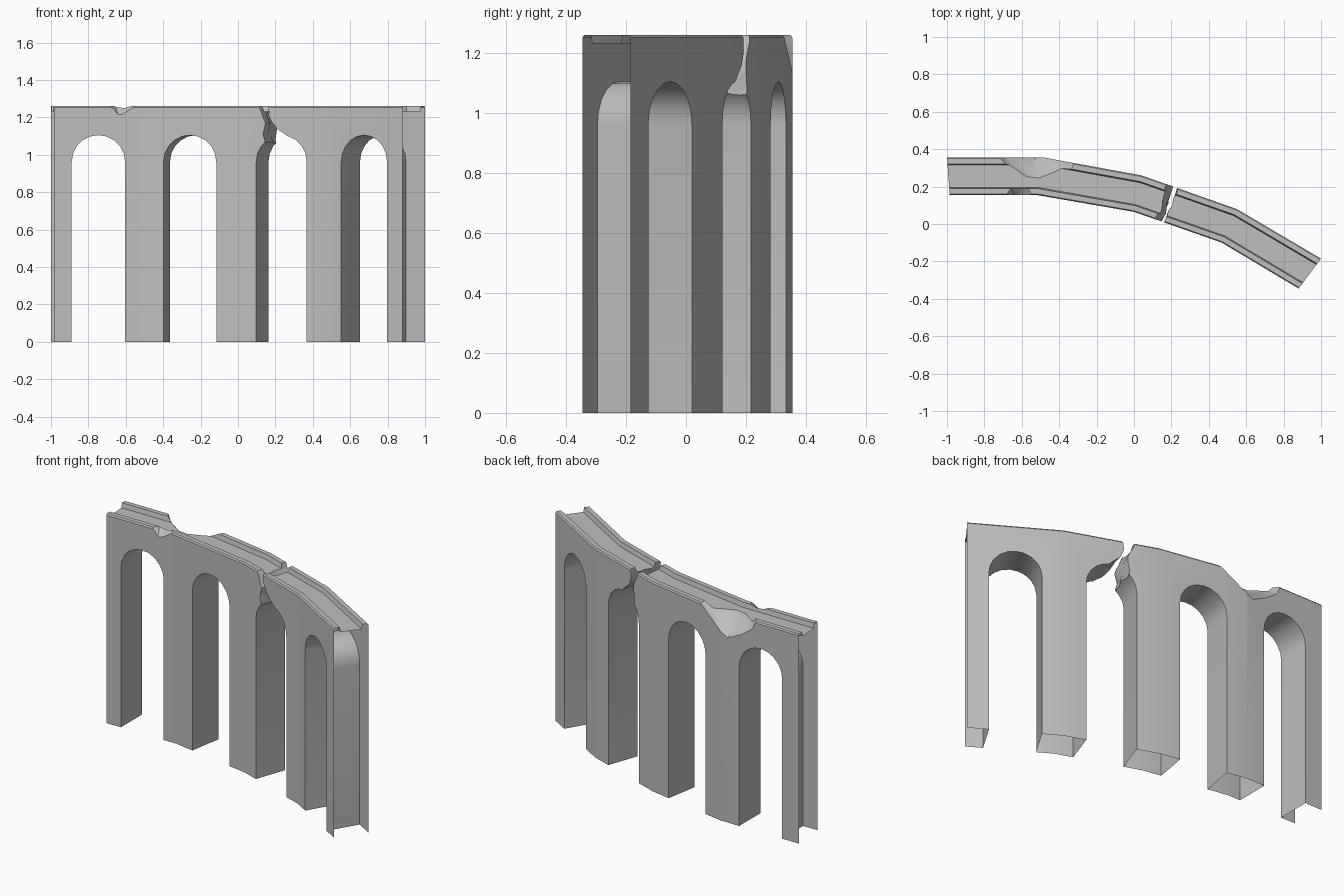
import bpy, bmesh, math, random
from mathutils import Vector

if "Cube" in bpy.data.objects:
    bpy.data.objects.remove(bpy.data.objects["Cube"])

random.seed(4)
H = 1.26

stone = bpy.data.materials.new("grey_stone")
stone.diffuse_color = (0.52, 0.52, 0.52, 1)
stone.use_nodes = True
stone.node_tree.nodes["Principled BSDF"].inputs["Base Color"].default_value = stone.diffuse_color

# front and back edges of the bent wall, seen from above
FRONT = [Vector(p) for p in [(-0.985, 0.155), (-0.52, 0.155), (0.0, 0.065), (0.47, -0.10), (0.88, -0.345)]]
BACK = [Vector(p) for p in [(-1.0, 0.355), (-0.48, 0.355), (0.04, 0.26), (0.55, 0.08), (1.0, -0.185)]]


def make_object(name, bm):
    bmesh.ops.recalc_face_normals(bm, faces=bm.faces[:])
    me = bpy.data.meshes.new(name)
    bm.to_mesh(me)
    bm.free()
    ob = bpy.data.objects.new(name, me)
    bpy.context.collection.objects.link(ob)
    return ob


def loft(bm, rings, tri=False):
    """Closed solid through a list of equal closed rings."""
    rows = [[bm.verts.new(p) for p in r] for r in rings]
    n = len(rows[0])
    sides = []
    for a, b in zip(rows, rows[1:]):
        for i in range(n):
            j = (i + 1) % n
            sides.append(bm.faces.new((a[i], a[j], b[j], b[i])))
    caps = [bm.faces.new(rows[0]), bm.faces.new(rows[-1][::-1])]
    if tri:
        bmesh.ops.triangulate(bm, faces=sides + caps)


def hull(name, points):
    bm = bmesh.new()
    for p in points:
        bm.verts.new(p)
    res = bmesh.ops.convex_hull(bm, input=bm.verts[:])
    junk = [v for v in bm.verts if not v.link_faces]
    bmesh.ops.delete(bm, geom=junk, context='VERTS')
    return make_object(name, bm)


def cut(ob, cutter):
    mod = ob.modifiers.new("cut", 'BOOLEAN')
    mod.operation = 'DIFFERENCE'
    mod.solver = 'EXACT'
    mod.object = cutter
    bpy.context.view_layer.objects.active = ob
    bpy.ops.object.modifier_apply(modifier=mod.name)
    bpy.data.objects.remove(cutter)


# wall body with a shallow channel along the top
profile = [(0, 0), (0, 1.252), (0.03, H), (0.17, H), (0.20, 1.232),
           (0.80, 1.232), (0.83, H), (0.97, H), (1, 1.252), (1, 0)]
bm = bmesh.new()
loft(bm, [[(*f.lerp(b, t), z) for t, z in profile] for f, b in zip(FRONT, BACK)])
wall = make_object("arched_wall", bm)

# four round arches, one in the middle of each straight stretch
R, SPRING = 0.143, 0.962
shape = [(-R, -0.1)] + [(-R * math.cos(math.pi * k / 10), SPRING + R * math.sin(math.pi * k / 10))
                        for k in range(11)] + [(R, -0.1)]
for i in range(4):
    mid = (FRONT[i] + FRONT[i + 1] + BACK[i] + BACK[i + 1]) / 4
    u = (FRONT[i + 1] - FRONT[i]).normalized()
    n = Vector((-u.y, u.x))
    bm = bmesh.new()
    loft(bm, [[(*(mid + u * s + n * d), z) for s, z in shape] for d in (-0.2, 0.2)])
    cut(wall, make_object("arch_cutter", bm))

# jagged crack through the crown of the third arch
crack = [(0.112, 1.32), (0.117, 1.262), (0.135, 1.215), (0.158, 1.17), (0.145, 1.11), (0.155, 1.05),
         (0.20, 1.0), (0.28, 1.0), (0.285, 1.09), (0.235, 1.13), (0.20, 1.16), (0.18, 1.21),
         (0.173, 1.262), (0.173, 1.32)]
u = (FRONT[3] - FRONT[2]).normalized()
n = Vector((-u.y, u.x))
rings = []
for d in (-0.03, 0.05, 0.1, 0.16, 0.24):
    ring = []
    for s, z in crack:
        j = random.uniform(-0.011, 0.011)
        ring.append((*(FRONT[2] + u * (s + j) + n * d), z))
    rings.append(ring)
bm = bmesh.new()
loft(bm, rings, tri=True)
cut(wall, make_object("crack_cutter", bm))

# large chip out of the back edge
cut(wall, hull("back_chip_cutter", [
    (-0.735, 0.37, 1.28), (-0.69, 0.31, 1.28), (-0.61, 0.235, 1.28), (-0.48, 0.22, 1.28),
    (-0.31, 0.285, 1.28), (-0.30, 0.40, 1.28), (-0.70, 0.37, 1.20), (-0.63, 0.37, 1.15),
    (-0.525, 0.37, 1.10), (-0.33, 0.37, 1.24), (-0.54, 0.27, 1.185)]))

# small chip out of the front edge
cut(wall, hull("front_chip_cutter", [
    (-0.70, 0.14, 1.268), (-0.52, 0.14, 1.268), (-0.56, 0.195, 1.268), (-0.60, 0.21, 1.268),
    (-0.66, 0.20, 1.268), (-0.635, 0.14, 1.20), (-0.58, 0.14, 1.235)]))

# hollow shell: open the feet and both ends
bm = bmesh.new()
bm.from_mesh(wall.data)


def on_end(f, i):
    e = (BACK[i] - FRONT[i]).normalized()
    return all(abs((v.co.xy - FRONT[i]).cross(e)) < 0.002 for v in f.verts)


bm.normal_update()
gone = [f for f in bm.faces if all(v.co.z < 0.002 for v in f.verts) or on_end(f, 0) or on_end(f, 4)]
bmesh.ops.delete(bm, geom=gone, context='FACES')
bm.to_mesh(wall.data)
bm.free()

wall.data.materials.clear()
wall.data.materials.append(stone)
bpy.ops.object.select_all(action='DESELECT')
wall.select_set(True)
bpy.context.view_layer.objects.active = wall
bpy.ops.object.shade_smooth_by_angle(angle=math.radians(32))
